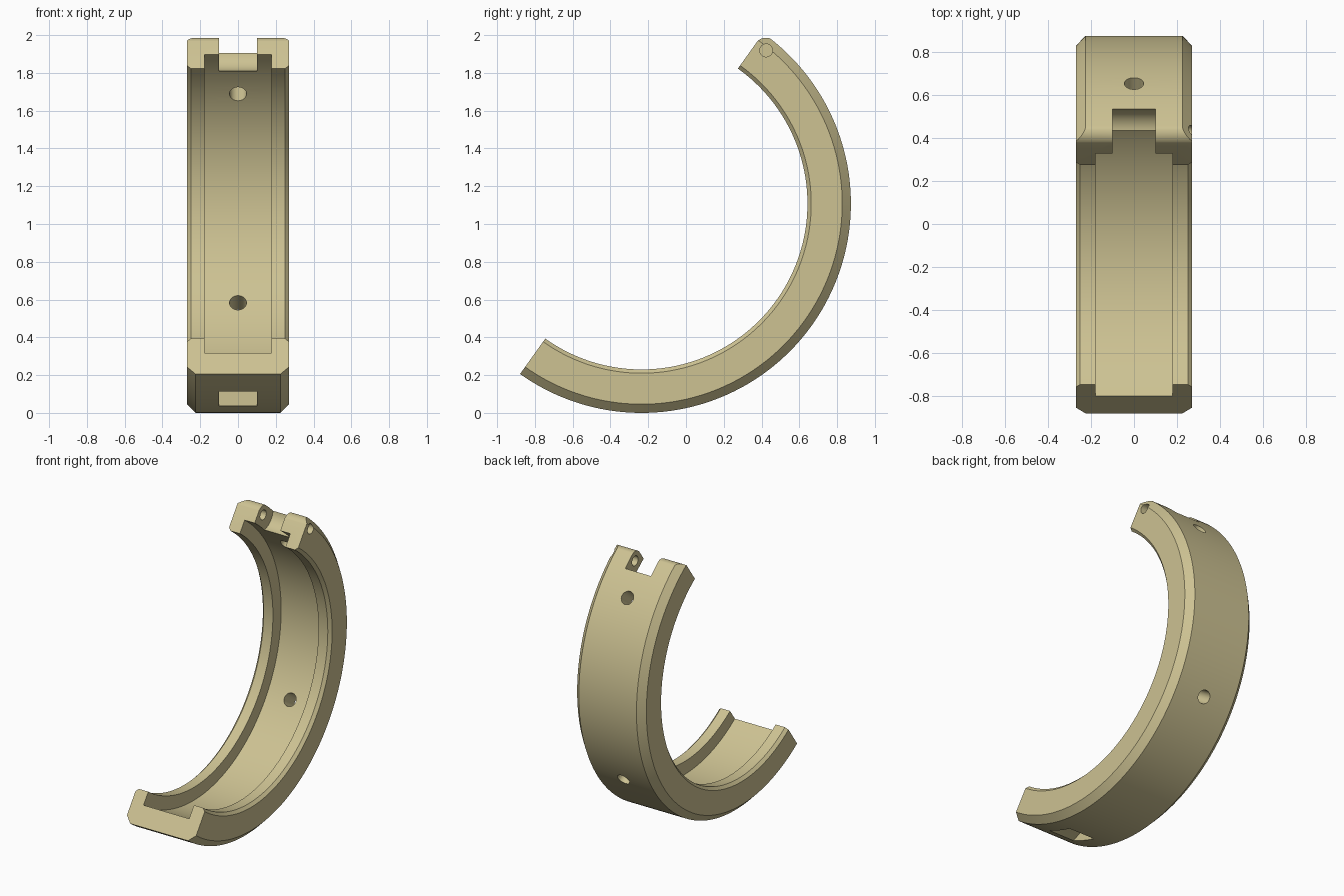
import bpy, bmesh, math
from mathutils import Vector, Matrix

if "Cube" in bpy.data.objects:
    bpy.data.objects.remove(bpy.data.objects["Cube"])

CEN = Vector((0, -0.235, 1.108))      # ring axis
R_OUT, R_IN, R_FLOOR = 1.108, 0.878, 0.97
HALF_W, CHAN_W = 0.27, 0.178
START, END = -125.5, 54.5             # arc ends in degrees, measured in the yz plane

tan = bpy.data.materials.new("tan")
tan.diffuse_color = (0.61, 0.54, 0.29, 1)
tan.use_nodes = True
tan.node_tree.nodes["Principled BSDF"].inputs["Base Color"].default_value = tan.diffuse_color


def radial(deg):
    a = math.radians(deg)
    return Vector((0, math.cos(a), math.sin(a)))


def to_object(name, bm):
    bmesh.ops.recalc_face_normals(bm, faces=bm.faces)
    me = bpy.data.meshes.new(name)
    bm.to_mesh(me)
    bm.free()
    me.materials.append(tan)
    ob = bpy.data.objects.new(name, me)
    bpy.context.collection.objects.link(ob)
    return ob


def prism(name, pts, x0, x1):
    """Extrude a yz outline along x."""
    bm = bmesh.new()
    face = bm.faces.new([bm.verts.new((x0, p.y, p.z)) for p in pts])
    ext = bmesh.ops.extrude_face_region(bm, geom=[face])
    verts = [v for v in ext["geom"] if isinstance(v, bmesh.types.BMVert)]
    bmesh.ops.translate(bm, verts=verts, vec=(x1 - x0, 0, 0))
    return to_object(name, bm)


def cylinder(name, centre, direction, radius, length):
    bm = bmesh.new()
    rot = direction.to_track_quat('Z', 'Y').to_matrix().to_4x4()
    bmesh.ops.create_cone(bm, cap_ends=True, segments=32, radius1=radius, radius2=radius,
                          depth=length, matrix=Matrix.Translation(centre) @ rot)
    return to_object(name, bm)


# Half ring: chamfered channel section swept around the axis
half = [(CHAN_W, R_FLOOR), (CHAN_W, R_IN), (0.25, R_IN), (HALF_W, R_IN + 0.02),
        (HALF_W, R_OUT - 0.046), (0.225, R_OUT)]
section = half + [(-x, r) for x, r in reversed(half)]
STEPS = 120
bm = bmesh.new()
rings = []
for i in range(STEPS + 1):
    d = radial(START + (END - START) * i / STEPS)
    rings.append([bm.verts.new(CEN + d * r + Vector((x, 0, 0))) for x, r in section])
n = len(section)
for a, b in zip(rings, rings[1:]):
    for k in range(n):
        bm.faces.new((a[k], a[(k + 1) % n], b[(k + 1) % n], b[k]))
bm.faces.new(rings[0])
bm.faces.new(rings[-1])
ring = to_object("half_ring", bm)

# Hinge frame: pin centre, outward and end-facing directions
PIN_DEG = 50.9
pin = CEN + radial(PIN_DEG) * 1.045
e_r, e_n = radial(END), radial(END + 90)


def pin_arc(radius, a0, a1, count=20):
    return [pin + radial(a0 + (a1 - a0) * i / count) * radius for i in range(count + 1)]


cutters = []
# Rounded outer corner of the hinge end
corner = pin_arc(0.067, END + 90, PIN_DEG, 14)
corner += [pin + e_r * 0.2, pin + e_r * 0.2 + e_n * 0.2, pin + e_n * 0.2]
cutters.append(prism("corner_cutter", corner, -0.5, 0.5))
# Notch between the two hinge lugs, with a concave floor
notch = pin_arc(0.11, END, END - 180)
notch += [pin - e_r * 0.11 + e_n * 0.2, pin + e_r * 0.11 + e_n * 0.2]
cutters.append(prism("notch_cutter", notch, -0.1, 0.1))
# Pin hole, open on the right and blind on the left
cutters.append(cylinder("pin_cutter", pin + Vector((0.1, 0, 0)), Vector((1, 0, 0)), 0.034, 0.6))
# Two radial screw holes
for deg in (36.8, -32.8):
    cutters.append(cylinder("screw_cutter", CEN + radial(deg) * 1.04, radial(deg), 0.045, 0.4))
# Latch pocket near the lower end
pocket = [(-0.52, -0.05), (-0.52, 0.125), (-0.53, 0.142), (-0.55, 0.153), (-0.58, 0.156),
          (-0.62, 0.15), (-0.75, 0.104), (-0.75, -0.05)]
cutters.append(prism("pocket_cutter", [Vector((0, y, z)) for y, z in pocket], -0.1, 0.1))

# Apply the cuts
bpy.context.view_layer.objects.active = ring
for c in cutters:
    c.hide_render = True
    mod = ring.modifiers.new("cut", 'BOOLEAN')
    mod.operation, mod.solver, mod.object = 'DIFFERENCE', 'EXACT', c
    bpy.ops.object.modifier_apply(modifier=mod.name)
    bpy.data.objects.remove(c)

bpy.ops.object.select_all(action='DESELECT')
ring.select_set(True)
bpy.ops.object.shade_smooth_by_angle(angle=math.radians(25))
